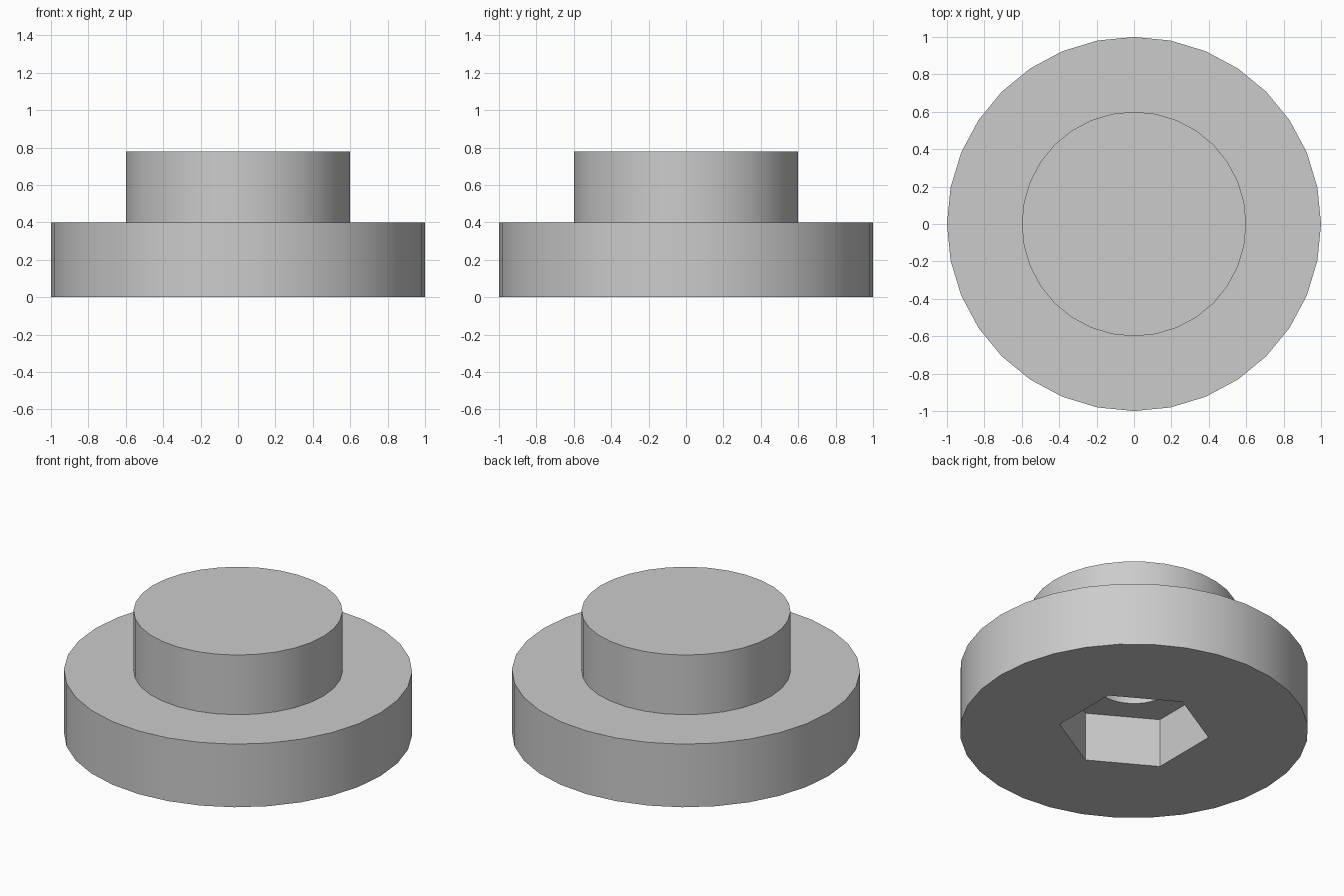
import bpy
import bmesh
from math import cos, sin, pi, radians

cube = bpy.data.objects.get("Cube")
if cube:
    bpy.data.objects.remove(cube, do_unlink=True)

# Main dimensions
SIDES = 32
FLANGE_R, FLANGE_H = 1.0, 0.4
HUB_R, HUB_H = 0.6, 0.778
BORE_R = 0.222
HEX_R, HEX_DEPTH = 0.434, 0.31

grey = bpy.data.materials.new("plain_grey")
grey.use_nodes = True
colour = (0.6, 0.6, 0.6, 1.0)
grey.diffuse_color = colour
grey.node_tree.nodes["Principled BSDF"].inputs["Base Color"].default_value = colour

bm = bmesh.new()


def ring(radius, z, sides=SIDES, phase=0.0):
    """Closed loop of edges around the z axis."""
    angles = [phase + 2 * pi * i / sides for i in range(sides)]
    verts = [bm.verts.new((radius * cos(a), radius * sin(a), z)) for a in angles]
    return [bm.edges.new((verts[i], verts[(i + 1) % sides])) for i in range(sides)]


def wall(a, b):
    """Quads between two loops with the same number of sides."""
    bmesh.ops.bridge_loops(bm, edges=a + b)


def flat_ring(outer, inner, up):
    """Flat face between two loops with different numbers of sides."""
    bmesh.ops.triangle_fill(bm, edges=outer + inner, use_beauty=True,
                            normal=(0, 0, 1 if up else -1))


# Stepped body with a round bore
base = ring(FLANGE_R, 0)
flange_top = ring(FLANGE_R, FLANGE_H)
hub_foot = ring(HUB_R, FLANGE_H)
hub_top = ring(HUB_R, HUB_H)
bore_top = ring(BORE_R, HUB_H)
bore_foot = ring(BORE_R, HEX_DEPTH)
loops = [base, flange_top, hub_foot, hub_top, bore_top, bore_foot]
for lower, upper in zip(loops, loops[1:]):
    wall(lower, upper)

# Hexagonal nut pocket in the underside
hex_mouth = ring(HEX_R, 0, 6, radians(30))
hex_roof = ring(HEX_R, HEX_DEPTH, 6, radians(30))
wall(hex_mouth, hex_roof)
flat_ring(base, hex_mouth, False)
flat_ring(hex_roof, bore_foot, False)

bmesh.ops.recalc_face_normals(bm, faces=bm.faces)
mesh = bpy.data.meshes.new("flanged_bushing")
bm.to_mesh(mesh)
bm.free()
mesh.materials.append(grey)

bushing = bpy.data.objects.new("flanged_bushing", mesh)
bpy.context.collection.objects.link(bushing)
bpy.ops.object.select_all(action="DESELECT")
bushing.select_set(True)
bpy.context.view_layer.objects.active = bushing
bpy.ops.object.shade_smooth_by_angle(angle=radians(30))
